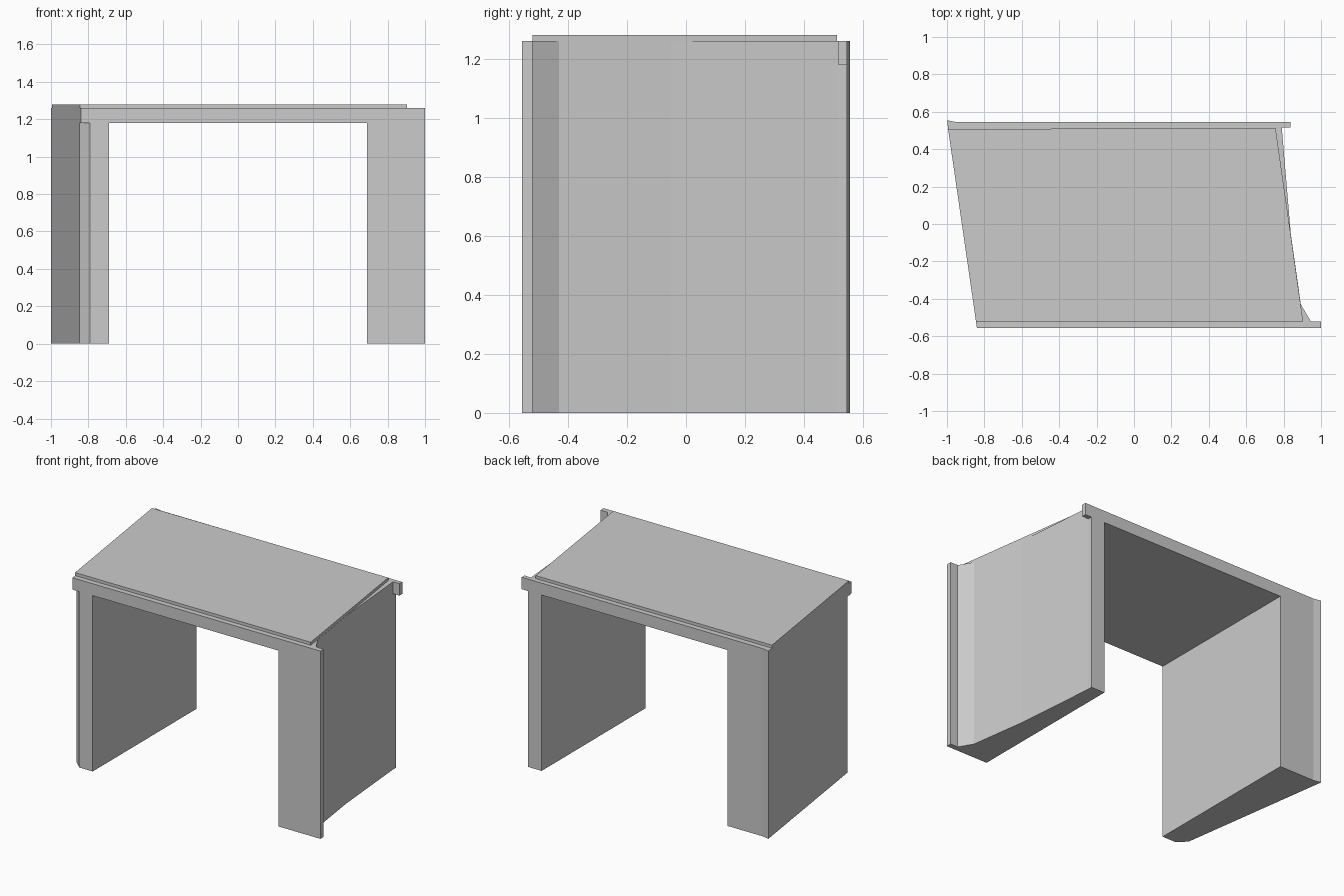
import bpy, bmesh

if "Cube" in bpy.data.objects:
    bpy.data.objects.remove(bpy.data.objects["Cube"])


def prism(name, outline, z0, z1):
    """Extrude a plan outline from z0 up to z1."""
    bm = bmesh.new()
    face = bm.faces.new([bm.verts.new((x, y, z0)) for x, y in outline])
    top = bmesh.ops.extrude_face_region(bm, geom=[face])["geom"]
    for v in top:
        if isinstance(v, bmesh.types.BMVert):
            v.co.z = z1
    bmesh.ops.recalc_face_normals(bm, faces=bm.faces)
    mesh = bpy.data.meshes.new(name)
    bm.to_mesh(mesh)
    bm.free()
    obj = bpy.data.objects.new(name, mesh)
    bpy.context.collection.objects.link(obj)
    return obj


def cut(target, cutter):
    """Subtract a cutter and remove it."""
    mod = target.modifiers.new("cut", "BOOLEAN")
    mod.operation, mod.solver, mod.object = "DIFFERENCE", "EXACT", cutter
    bpy.context.view_layer.objects.active = target
    bpy.ops.object.modifier_apply(modifier=mod.name)
    bpy.data.objects.remove(cutter)


# Skewed portal body: both walls and the roof beam
portal = prism("portal_frame", [
    (-0.84, -0.555), (1.0, -0.555), (1.0, -0.52), (0.945, -0.52),
    (0.892, -0.43), (0.838, -0.05), (0.79, 0.515), (0.838, 0.515),
    (0.838, 0.545), (-0.95, 0.545), (-1.0, 0.555)], 0, 1.26)

# Straight passage through the body
cut(portal, prism("passage_cutter",
                  [(-0.69, -1), (0.69, -1), (0.69, 1), (-0.69, 1)], -1, 1.18))

# Front left corner chamfer and back right notch, both below the beam
cut(portal, prism("chamfer_cutter",
                  [(-0.732, -0.61), (-0.906, -0.445), (-1, -0.7)], -1, 1.18))
cut(portal, prism("notch_cutter",
                  [(0.79, 0.514), (1, 0.514), (1, 0.7), (0.79, 0.7)], -1, 1.18))

# Thin slab on top
prism("top_slab", [(-0.845, -0.52), (0.904, -0.52), (0.757, 0.512),
                   (-0.994, 0.508)], 1.26, 1.28)
